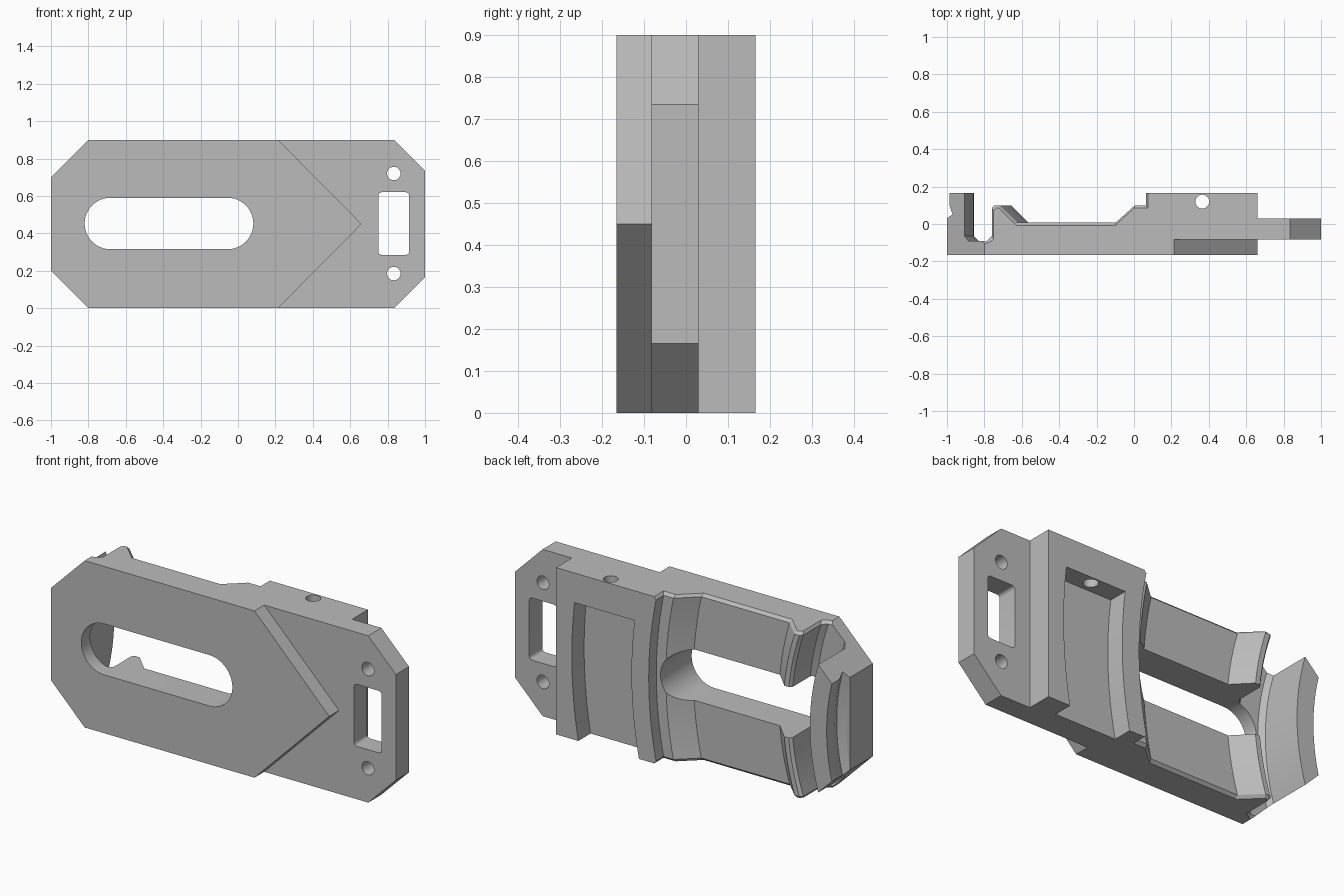
import bpy, bmesh
from math import sin, cos, pi, sqrt

if "Cube" in bpy.data.objects:
    bpy.data.objects.remove(bpy.data.objects["Cube"])

MID = 0.45       # mid height of the plate
CX = -2.07       # shared centre of all the curved features
CHAMFER = 0.015

grey = bpy.data.materials.new("plain grey")
grey.use_nodes = True
grey.diffuse_color = (0.5, 0.5, 0.5, 1)
grey.node_tree.nodes["Principled BSDF"].inputs["Base Color"].default_value = (0.5, 0.5, 0.5, 1)


def loft(name, rings):
    """Closed, outward-facing solid through a list of equal-length rings."""
    bm = bmesh.new()
    loops = [[bm.verts.new(p) for p in ring] for ring in rings]
    n = len(loops[0])
    for a, b in zip(loops, loops[1:]):
        for i in range(n):
            j = (i + 1) % n
            bm.faces.new((a[i], a[j], b[j], b[i]))
    bm.faces.new(loops[0][::-1])
    bm.faces.new(loops[-1])
    bm.normal_update()
    if bm.calc_volume(signed=True) < 0:
        bmesh.ops.reverse_faces(bm, faces=bm.faces[:])
    mesh = bpy.data.meshes.new(name)
    bm.to_mesh(mesh)
    bm.free()
    mesh.materials.append(grey)
    ob = bpy.data.objects.new(name, mesh)
    bpy.context.scene.collection.objects.link(ob)
    return ob


def prism(name, outline, y0, y1):
    """Extrude an x-z outline along y."""
    return loft(name, [[(x, y, z) for x, z in outline] for y in (y0, y1)])


def rounded(x0, x1, z0, z1, r, steps=12):
    """Rounded rectangle outline; a full radius gives a slot or circle."""
    pts = []
    corners = ((x1 - r, z1 - r), (x0 + r, z1 - r), (x0 + r, z0 + r), (x1 - r, z0 + r))
    for k, (cx, cz) in enumerate(corners):
        for i in range(steps + 1):
            a = (k + i / steps) * pi / 2
            p = (cx + r * cos(a), cz + r * sin(a))
            if not pts or abs(p[0] - pts[-1][0]) + abs(p[1] - pts[-1][1]) > 1e-5:
                pts.append(p)
    if abs(pts[0][0] - pts[-1][0]) + abs(pts[0][1] - pts[-1][1]) < 1e-5:
        pts.pop()
    return pts


def circle(x, z, r):
    return rounded(x - r, x + r, z - r, z + r, r, 8)


def arc_sweep(name, profile, z0, z1, chamfer=0.0):
    """Sweep an x-y profile up z on concentric arcs, flaring it at both rims."""
    levels = [z0 + (z1 - z0) * i / 32 for i in range(33)]
    if chamfer:
        inner = [chamfer + (z1 - z0 - 2 * chamfer) * i / 28 for i in range(29)]
        levels = [z0 - chamfer] + inner + [z1 + chamfer]
    rings = []
    for z in levels:
        flare = max(0, z0 + chamfer - z, z - z1 + chamfer) if chamfer else 0
        rings.append([(CX + sqrt((x - CX) ** 2 - (z - MID) ** 2) + side * flare,
                       y - flare, z) for x, y, side in profile])
    return loft(name, rings)


def volume(mesh):
    bm = bmesh.new()
    bm.from_mesh(mesh)
    size = bm.calc_volume(signed=True)
    bm.free()
    return size


def carve(target, cutter):
    """Subtract the cutter, taking the first solver that gives a sound solid."""
    before = volume(target.data)
    mod = target.modifiers.new("cut", "BOOLEAN")
    mod.operation = "DIFFERENCE"
    mod.object = cutter
    for solver in ("EXACT", "MANIFOLD", "FLOAT"):
        mod.solver = solver
        bpy.context.view_layer.update()
        depsgraph = bpy.context.evaluated_depsgraph_get()
        result = bpy.data.meshes.new_from_object(target.evaluated_get(depsgraph))
        if before * 0.5 < volume(result) < before * 0.99999:
            target.data = result
            break
    target.modifiers.remove(mod)
    bpy.data.objects.remove(cutter)


# Main plate with clipped corners
body = prism("clamp_body", [(-1, 0.2), (-0.8, 0), (0.835, 0), (1, 0.165),
                            (1, 0.735), (0.835, 0.9), (-0.8, 0.9), (-1, 0.7)], -0.165, 0.165)

# Thin end tab behind the pointed front layer
carve(body, prism("tab_cut", [(0.66, -0.1), (1.2, -0.1), (1.2, 1), (0.66, 1)], 0.03, 0.3))
carve(body, prism("point_cut", [(0.115, -0.1), (1.2, -0.1), (1.2, 1),
                                (0.115, 1), (0.66, MID)], -0.3, -0.082))

# Curved channel, rib and deep hook groove in the back
channel = [(-0.855, 0.3, 0), (-0.855, -0.065, 0), (-0.83, -0.09, 0), (-0.715, -0.09, 0),
           (-0.69, -0.065, 1), (-0.69, 0.085, 1), (-0.677, 0.1, 1), (-0.65, 0.1, 0),
           (-0.56, 0.008, 0), (-0.05, 0.008, 0), (0.05, 0.1, 0), (0.107, 0.1, 1), (0.107, 0.3, 1)]
carve(body, arc_sweep("channel_cut", channel, 0, 0.9, CHAMFER))

# Undercut outer side of the hook
hook = [(-1.2, 0.03, 0), (-0.975, 0.03, 0), (-0.935, 0.05, 0),
        (-0.955, 0.1, 0), (-0.955, 0.3, 0), (-1.2, 0.3, 0)]
carve(body, arc_sweep("hook_cut", hook, -0.05, 0.95))

# Curved pocket, open at the bottom
pocket = [(0.21, 0.3, 0), (0.21, 0.06, 0), (0.566, 0.06, 0), (0.566, 0.3, 0)]
carve(body, arc_sweep("pocket_cut", pocket, -0.05, 0.74))

# Long slot, tab window and screw holes
carve(body, prism("slot_cut", rounded(-0.82, 0.082, 0.315, 0.59, 0.1375), -0.3, 0.3))
carve(body, prism("window_cut", rounded(0.75, 0.915, 0.285, 0.62, 0.018, 4), -0.3, 0.3))
for z in (0.185, 0.72):
    carve(body, prism("screw_cut", circle(0.833, z, 0.036), -0.3, 0.3))
carve(body, loft("pin_cut", [[(x, y, z) for x, y in circle(0.365, 0.12, 0.037)]
                             for z in (0.7, 1)]))

# Smooth curves, crisp edges
bpy.ops.object.select_all(action="DESELECT")
body.select_set(True)
bpy.context.view_layer.objects.active = body
bpy.ops.object.shade_smooth_by_angle(angle=pi / 7)
